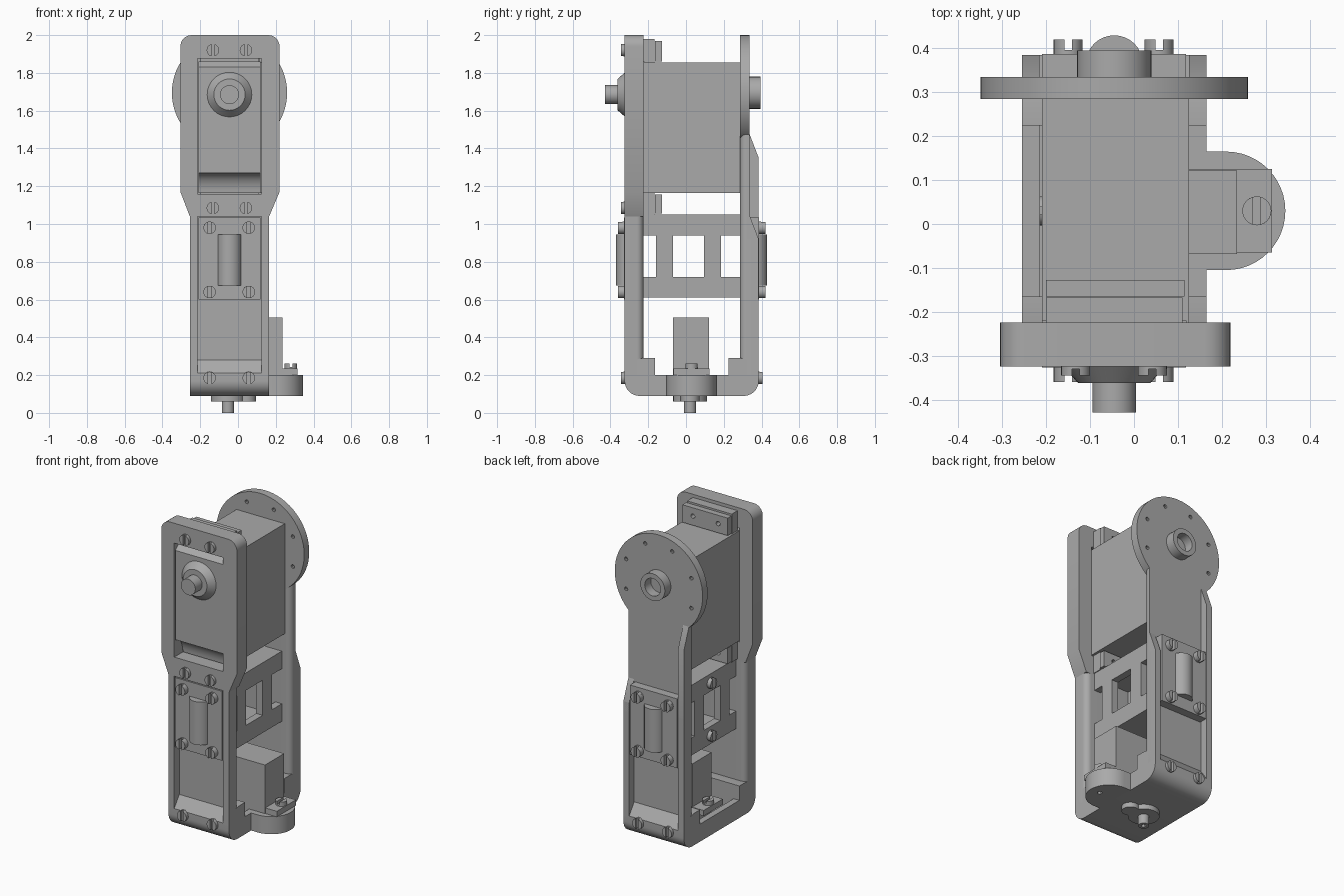
import bpy, bmesh, math

if "Cube" in bpy.data.objects:
    bpy.data.objects.remove(bpy.data.objects["Cube"], do_unlink=True)

grey = bpy.data.materials.new("plain_grey")
grey.use_nodes = True
grey.diffuse_color = (0.4, 0.4, 0.4, 1)
grey.node_tree.nodes["Principled BSDF"].inputs["Base Color"].default_value = (0.4, 0.4, 0.4, 1)

ORDER = {"X": (2, 0, 1), "Y": (0, 2, 1), "Z": (0, 1, 2)}


def solid(name, axis, *layers):
    """Each layer is (outlines, start, end[, end outlines]), extruded along axis."""
    bm = bmesh.new()
    for layer in layers:
        rings, a, b = layer[:3]
        ends = layer[3] if len(layer) > 3 else rings
        caps = ([], [])
        for low, high in zip(rings, ends):
            va = [bm.verts.new((u, v, a)) for u, v in low]
            vb = [bm.verts.new((u, v, b)) for u, v in high]
            n = len(va)
            for i in range(n):
                j = (i + 1) % n
                bm.faces.new((va[i], va[j], vb[j], vb[i]))
                caps[0].append(bm.edges.get((va[i], va[j])))
                caps[1].append(bm.edges.get((vb[i], vb[j])))
        for edges in caps:
            bmesh.ops.triangle_fill(bm, edges=edges, use_beauty=True, normal=(0, 0, 1))
    for v in bm.verts:
        v.co = [v.co[k] for k in ORDER[axis]]
    bmesh.ops.recalc_face_normals(bm, faces=bm.faces)
    mesh = bpy.data.meshes.new(name)
    bm.to_mesh(mesh)
    bm.free()
    mesh.polygons.foreach_set("use_smooth", [True] * len(mesh.polygons))
    mesh.set_sharp_from_angle(angle=math.radians(30))
    mesh.materials.append(grey)
    ob = bpy.data.objects.new(name, mesh)
    bpy.context.collection.objects.link(ob)
    return ob


def arc(u, v, r, start=0, end=360, n=32):
    full = abs(end - start) == 360
    steps = n if full else n + 1
    angles = [math.radians(start + (end - start) * i / n) for i in range(steps)]
    return [(u + r * math.cos(t), v + r * math.sin(t)) for t in angles]


def rect(u0, u1, v0, v1):
    return [(u0, v0), (u1, v0), (u1, v1), (u0, v1)]


def box(name, x0, x1, y0, y1, z0, z1):
    return solid(name, "Z", ([rect(x0, x1, y0, y1)], z0, z1))


def screw(name, axis, u, v, start, end, r=0.033):
    """Round head with a slot along the second outline direction."""
    mid = start + (end - start) * 0.4
    solid(name, axis, ([arc(u, v, r, n=24)], start, mid),
          ([arc(u, v, r, -75, 75, 12)], mid, end),
          ([arc(u, v, r, 105, 255, 12)], mid, end))


L, R = -0.255, 0.165        # frame sides
IL, IR = -0.215, 0.125      # inside of the side rims
CX, CY = -0.045, 0.03       # centre lines


def out(s, d):
    """y at distance d from the middle; s is -1 front, 1 back."""
    return CY + s * d


def section(s, channel):
    """Column cross-section with rounded inner edges."""
    r = 0.035
    inner = arc(R - r, 0.255 + r, r, 0, -90, 8) + arc(L + r, 0.255 + r, r, 270, 180, 8)
    outer = [(L, 0.305), (R, 0.305)]
    if channel:
        outer = [(L, 0.355), (IL, 0.355), (IL, 0.305), (IR, 0.305), (IR, 0.355), (R, 0.355)]
    return [(x, out(s, d)) for x, d in outer + inner]


# Lower columns, covers and their screws, front and back
for s, side, top in ((-1, "front", 1.04), (1, "back", 0.92)):
    solid(side + "_column", "Z", ([section(s, True)], 0.2, top))
    y0, y1 = sorted((out(s, 0.3), out(s, 0.357)))
    box(side + "_cover", -0.21, 0.118, y0, y1, 0.6, 1.035)
    solid(side + "_cover_barrel", "Z", ([arc(CX, out(s, 0.335), 0.065)], 0.675, 0.945))
    for x in (-0.15, 0.057):
        for z in (0.64, 0.98):
            screw(side + "_cover_screw", "Y", x, z, out(s, 0.35), out(s, 0.39))
        screw(side + "_base_screw", "Y", x, 0.185, out(s, 0.35), out(s, 0.375))

# Back arm with its tapered rims
solid("back_arm", "Z", ([section(1, False)], 0.92, 1.5))
for x0, x1, z in ((L, IL, 1.35), (IR, R, 0.92)):
    rim = [(0.32, 0.85), (0.385, 0.85), (0.385, z), (0.335, z + 0.13), (0.32, z + 0.13)]
    solid("back_arm_rim", "X", ([rim], x0, x1))

# Back horn disc with bolt holes and hollow boss
DZ = 1.695
holes = [arc(CX + 0.245 * math.cos(t), DZ + 0.245 * math.sin(t), 0.012, n=10)
         for t in [math.pi * (i + 0.5) / 4 for i in range(8)]]
solid("horn_disc", "Y", ([arc(CX, DZ, 0.305, n=64)] + holes, 0.285, 0.335))
solid("horn_boss", "Y", ([arc(CX, DZ, 0.085), arc(CX, DZ, 0.055)], 0.33, 0.395))

# Front frame around the upper motor
frame = [(L, 1.04), (R, 1.04), (0.22, 1.17)] + arc(0.16, 1.94, 0.06, 0, 90, 8)
frame += arc(-0.245, 1.94, 0.06, 90, 180, 8) + [(-0.305, 1.17)]
solid("front_frame", "Y", ([frame, rect(IL, IR, 1.16, 1.875)], -0.325, -0.225))
for x in (-0.133, 0.042):
    for z in (1.085, 1.92):
        screw("frame_screw", "Y", x, z, -0.32, -0.345)

# Upper motor: body, shaped nose, ears, shaft
box("motor_body", -0.21, IR, -0.23, 0.29, 1.165, 1.855)
nose = [(-0.22, 1.86), (-0.285, 1.86), (-0.322, 1.83)]
for i in range(11):
    t = math.pi / 2 * i / 10
    nose.append((-0.322 + 0.075 * math.sin(t), 1.165 + 0.105 * math.cos(t)))
nose.append((-0.22, 1.165))
solid("motor_nose", "X", ([nose], -0.21, 0.12))
for z0, z1 in ((1.05, 1.165), (1.855, 1.98)):
    zm = (z0 + z1) / 2
    pins = [arc(x, zm, 0.014, n=12) for x in (-0.133, 0.042)]
    solid("motor_ear", "Y", ([rect(-0.2, 0.11, z0, z1)] + pins, -0.225, -0.168))
    solid("ear_clamp", "Y", ([rect(-0.2, 0.115, z0 + 0.005, z1 - 0.01)] + pins, -0.165, -0.128))
SZ = 1.685
solid("motor_collar", "Y", ([arc(CX, SZ, 0.12)], -0.32, -0.362, [arc(CX, SZ, 0.083)]))
solid("motor_shaft", "Y", ([arc(CX, SZ, 0.05)], -0.36, -0.43))

# Middle cage: two slotted side panels joined by shelves
bars = [(-0.225, 0.61), (0.285, 0.61), (0.285, 0.72), (0.185, 0.72), (0.185, 0.94),
        (0.285, 0.94), (0.285, 1.05), (-0.225, 1.05), (-0.225, 0.94), (-0.16, 0.94),
        (-0.16, 0.72), (-0.225, 0.72)]
for x0, x1 in ((-0.19, -0.145), (0.06, 0.105)):
    solid("cage_panel", "X", ([bars, rect(-0.07, 0.095, 0.72, 0.94)], x0, x1))
for z in (0.61, 1.02):
    box("cage_shelf", -0.15, 0.065, -0.225, 0.285, z, z + 0.03)
for z in (0.665, 0.995):
    screw("cage_screw", "X", CY, z, -0.185, -0.215)


# Base tray with rounded lower edges and raised inner corners
def base_profile(floor):
    left = [(-0.165, floor), (-0.165, 0.29), (-0.23, 0.29), (-0.275, 0.28), (-0.325, 0.21)]
    left += arc(-0.245, 0.17, 0.08, 180, 270, 10)
    return left + [(2 * CY - y, z) for y, z in reversed(left)]


for x0, x1, floor in ((L, IL, 0.2), (IL, IR, 0.13), (IR, R, 0.2)):
    solid("base_tray", "X", ([base_profile(floor)], x0, x1))

# Side foot that carries the lower motor
foot = [(0.13, -0.105)] + arc(0.21, CY, 0.135, -90, 90, 24) + [(0.13, 0.165)]
solid("side_foot", "Z", ([foot, arc(0.28, CY, 0.014, n=12)], 0.09, 0.2))

# Lower motor, its ears, screws and output
box("lower_motor", -0.13, 0.235, -0.068, 0.122, 0.12, 0.505)
box("lower_motor_ears", -0.21, 0.315, -0.065, 0.125, 0.2, 0.235)
for x in (0.28, -0.175):
    screw("lower_motor_screw", "Z", x, CY, 0.23, 0.262)
solid("lower_gear_housing", "Z", ([arc(-0.053, 0.022, 0.09)], 0.06, 0.1),
      ([arc(0.045, 0.022, 0.05)], 0.06, 0.1))
solid("lower_shaft", "Z", ([arc(-0.053, 0.022, 0.032), arc(-0.053, 0.022, 0.014, n=12)], 0, 0.08))
